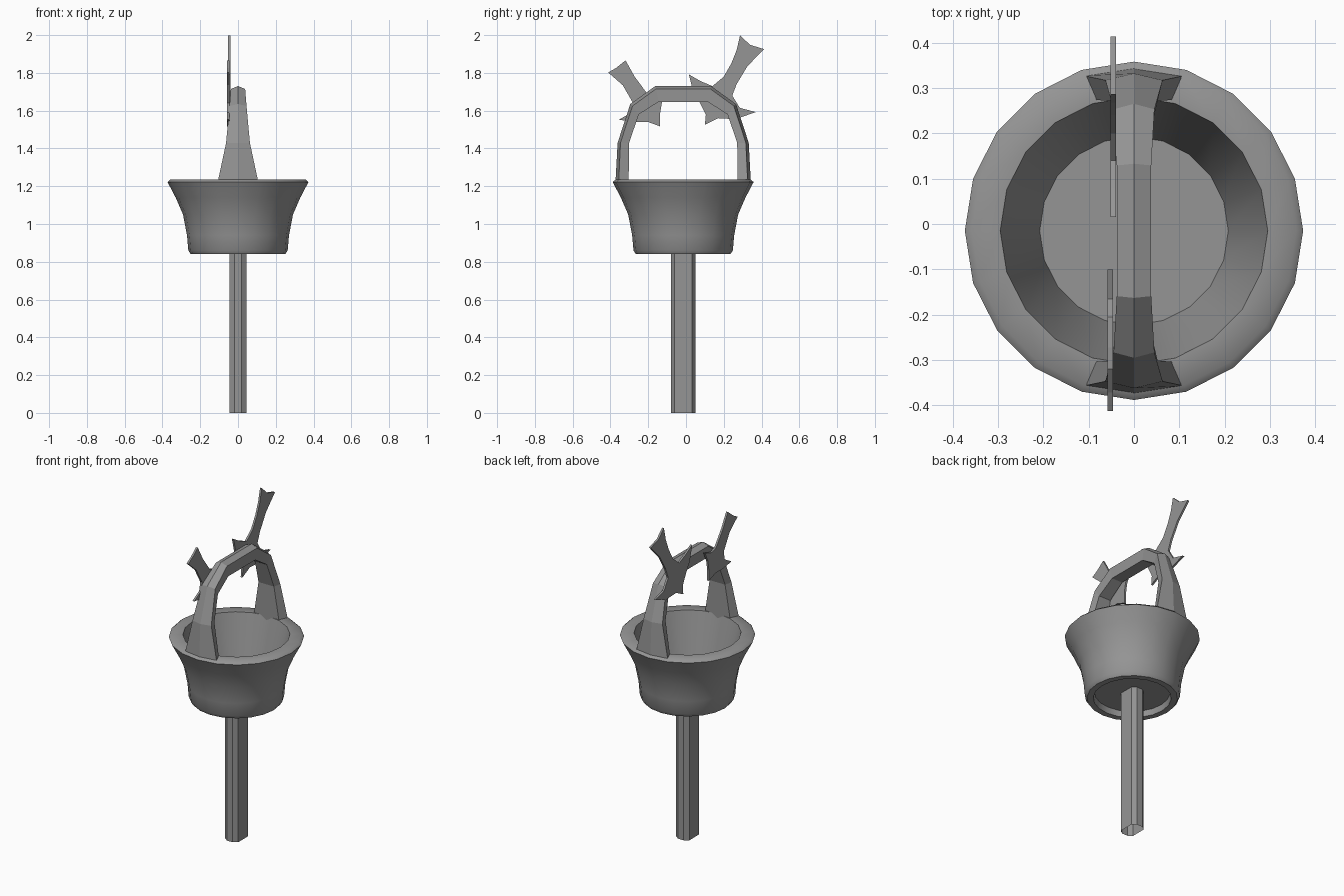
import bpy, bmesh, math

if "Cube" in bpy.data.objects:
    bpy.data.objects.remove(bpy.data.objects["Cube"])

CY = -0.015  # centre of bowl and handle along y

# Dark grey for every part
grey = bpy.data.materials.new("dark_grey")
grey.diffuse_color = (0.3, 0.3, 0.3, 1)
grey.use_nodes = True
grey.node_tree.nodes["Principled BSDF"].inputs["Base Color"].default_value = grey.diffuse_color


def make_object(name, bm, smooth=False):
    bmesh.ops.recalc_face_normals(bm, faces=bm.faces)
    mesh = bpy.data.meshes.new(name)
    bm.to_mesh(mesh)
    bm.free()
    mesh.materials.append(grey)
    ob = bpy.data.objects.new(name, mesh)
    bpy.context.collection.objects.link(ob)
    if smooth:
        bpy.ops.object.select_all(action='DESELECT')
        ob.select_set(True)
        bpy.context.view_layer.objects.active = ob
        bpy.ops.object.shade_smooth_by_angle(angle=math.radians(55))
    return ob


def bridge(bm, rings):
    # quads between successive closed rings
    n = len(rings[0])
    for a, b in zip(rings, rings[1:]):
        for i in range(n):
            j = (i + 1) % n
            bm.faces.new((a[i], a[j], b[j], b[i]))


def ring(bm, pts):
    return [bm.verts.new(p) for p in pts]


# Bowl: 20-sided turned profile, from underside recess round to the inner floor
profile = [(0.208, 0.875), (0.215, 0.84), (0.25, 0.84), (0.263, 0.86), (0.27, 0.94),
           (0.291, 1.05), (0.33, 1.14), (0.373, 1.222), (0.358, 1.235),
           (0.295, 1.235), (0.208, 0.885)]
bm = bmesh.new()
rings = []
for r, z in profile:
    rings.append(ring(bm, [(r * math.sin(k * math.pi / 10),
                            CY + r * math.cos(k * math.pi / 10), z) for k in range(20)]))
bridge(bm, rings)
bm.faces.new(rings[0])
bm.faces.new(rings[-1])
make_object("bowl", bm, True)

# Post: chamfered rectangular tube, open at the bottom
hx, hy, cx, cy = 0.044, 0.064, 0.025, 0.018
section = [(hx - cx, -hy), (hx, cy - hy), (hx, hy - cy), (hx - cx, hy),
           (cx - hx, hy), (-hx, hy - cy), (-hx, cy - hy), (cx - hx, -hy)]
bm = bmesh.new()
bridge(bm, [ring(bm, [(x, y + CY, z) for x, y in section]) for z in (0, 0.875)])
make_object("post", bm)

# Handle: faceted arch; each station gives ridge, shoulder and inner edge
# (ridge y, z), (shoulder y, z, half width), (inner y, z, half width)
stations = [
    ((0.359, 1.21), (0.342, 1.21, 0.110), (0.289, 1.21, 0.087)),
    ((0.347, 1.43), (0.332, 1.43, 0.063), (0.286, 1.43, 0.052)),
    ((0.280, 1.635), (0.268, 1.625, 0.045), (0.235, 1.58, 0.040)),
    ((0.148, 1.73), (0.144, 1.715, 0.038), (0.130, 1.647, 0.036)),
]
bm = bmesh.new()
rings = []
for side, seq in ((1, stations), (-1, stations[::-1])):
    for (ry, rz), (sy, sz, sw), (iy, iz, iw) in seq:
        pts = [(0, ry, rz), (sw, sy, sz), (iw, iy, iz), (-iw, iy, iz), (-sw, sy, sz)]
        rings.append(ring(bm, [(x, CY + side * y, z) for x, y, z in pts]))
bridge(bm, rings)
bm.faces.new(rings[0])
bm.faces.new(rings[-1])
make_object("handle", bm)


# Thin spiked plates fixed to the left side of the handle
def plate(name, outline, x0, x1):
    bm = bmesh.new()
    a, b = [ring(bm, [(x, y, z) for y, z in outline]) for x in (x0, x1)]
    bridge(bm, [a, b])
    bm.faces.new(a)
    bm.faces.new(b)
    bm.normal_update()  # the concave outlines need valid normals to triangulate
    bmesh.ops.triangulate(bm, faces=[f for f in bm.faces if len(f.verts) > 4])
    make_object(name, bm)


plate("tall_plate", [
    (0.286, 1.998), (0.340, 1.948), (0.413, 1.926), (0.325, 1.835), (0.268, 1.74),
    (0.245, 1.68), (0.285, 1.615), (0.370, 1.592), (0.260, 1.555), (0.170, 1.560),
    (0.100, 1.525), (0.105, 1.580), (0.075, 1.640), (0.037, 1.705), (0.015, 1.792),
    (0.080, 1.755), (0.140, 1.730), (0.200, 1.78), (0.240, 1.85), (0.268, 1.92)],
    -0.052, -0.040)
plate("short_plate", [
    (-0.412, 1.802), (-0.372, 1.825), (-0.320, 1.866), (-0.272, 1.780), (-0.205, 1.690),
    (-0.165, 1.678), (-0.100, 1.700), (-0.128, 1.640), (-0.138, 1.580), (-0.138, 1.517),
    (-0.200, 1.540), (-0.270, 1.540), (-0.355, 1.552), (-0.290, 1.590), (-0.280, 1.640),
    (-0.335, 1.735)],
    -0.058, -0.046)
